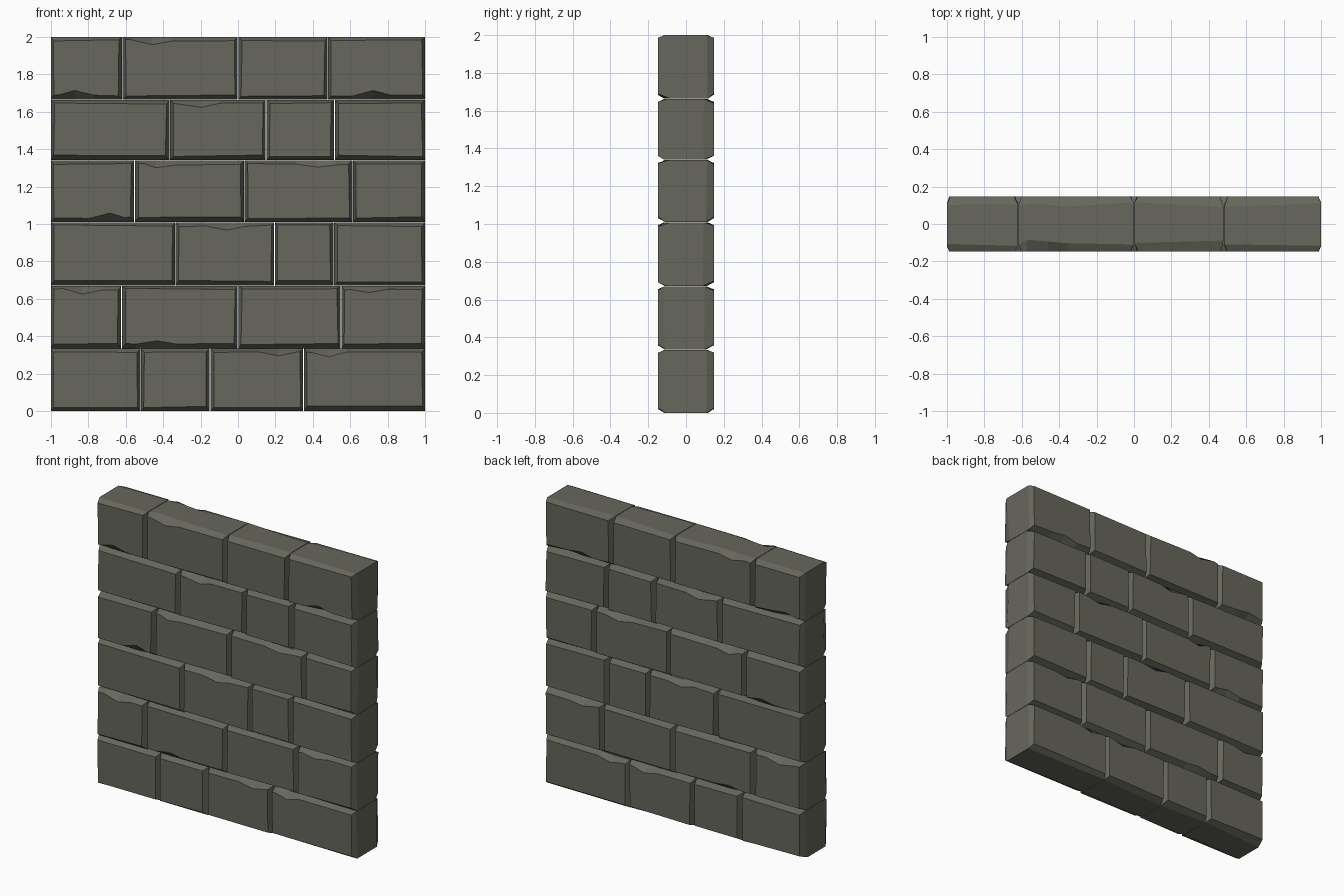
import bpy, bmesh, random

if "Cube" in bpy.data.objects:
    bpy.data.objects.remove(bpy.data.objects["Cube"])

random.seed(7)
ROWS = [0, 0.335, 0.67, 1.01, 1.34, 1.663, 2.0]
JOINTS = [
    [-1, -0.52, -0.15, 0.35, 1],
    [-1, -0.622, 0.0, 0.55, 1],
    [-1, -0.335, 0.195, 0.512, 1],
    [-1, -0.553, 0.033, 0.613, 1],
    [-1, -0.365, 0.15, 0.515, 1],
    [-1, -0.618, 0.0, 0.48, 1],
]
# chipped edges: (row, stone) -> (top or bottom, x position)
CHIPS = {
    (0, 2): ("top", 0.22), (0, 3): ("top", 0.48),
    (1, 0): ("top", -0.83), (1, 1): ("bottom", -0.43), (1, 3): ("top", 0.70),
    (2, 1): ("top", -0.06),
    (3, 0): ("bottom", -0.68), (3, 1): ("top", -0.44), (3, 2): ("top", 0.42),
    (4, 1): ("top", -0.20),
    (5, 0): ("bottom", -0.87), (5, 1): ("top", -0.46), (5, 3): ("bottom", 0.72),
}


def outline(x0, x1, z0, z1, chip, depth):
    """Stone outline; a chip pushes one long edge inwards by depth."""
    bottom, top = [], []
    if chip:
        edge, cx = chip
        pts = []
        for dx, k in ((-0.11, 0), (0.0, 1), (0.10, 0.15)):
            x = min(max(cx + dx, x0 + 0.03), x1 - 0.03)
            pts.append((x, k * depth))
        if edge == "top":
            top = [(x, z1 - d) for x, d in reversed(pts)]
        else:
            bottom = [(x, z0 + d) for x, d in pts]
    return [(x0, z0)] + bottom + [(x1, z0), (x1, z1)] + top + [(x0, z1)]


def stone(row, col):
    gap = 0.002
    x0, x1 = JOINTS[row][col] + gap, JOINTS[row][col + 1] - gap
    if col == 0:
        x0 -= gap
    if col == 3:
        x1 += gap
    z0, z1 = ROWS[row] + gap / 2, ROWS[row + 1] - gap / 2
    if row == 0:
        z0 = 0
    if row == 5:
        z1 = 2
    chip = CHIPS.get((row, col))
    outer = outline(x0, x1, z0, z1, chip, 0)
    bm = bmesh.new()
    rings = []
    # worn bevel on each side, then the straight body between them
    for side in (-1, 1):
        inner = outline(x0 + 0.017, x1 - 0.017, z0 + 0.023, z1 - 0.018, chip, 0.022)
        face = []
        for x, z in inner:
            face.append(bm.verts.new((x + random.uniform(-0.004, 0.004), side * 0.147,
                                      z + random.uniform(-0.005, 0.005))))
        body = [bm.verts.new((x, side * (0.147 - random.uniform(0.03, 0.065)), z))
                for x, z in outer]
        rings += [face, body] if side < 0 else [body, face]
    n = len(outer)
    for a, b in zip(rings, rings[1:]):
        for i in range(n):
            j = (i + 1) % n
            bm.faces.new((a[i], a[j], b[j], b[i]))
    bm.faces.new(rings[0])
    bm.faces.new(rings[-1])
    bmesh.ops.recalc_face_normals(bm, faces=bm.faces)
    name = f"stone_row{row + 1}_{col + 1}"
    mesh = bpy.data.meshes.new(name)
    bm.to_mesh(mesh)
    bm.free()
    mesh.materials.append(mat)
    bpy.context.collection.objects.link(bpy.data.objects.new(name, mesh))


mat = bpy.data.materials.new("grey_green_stone")
mat.diffuse_color = (0.135, 0.135, 0.11, 1)
mat.use_nodes = True
mat.node_tree.nodes["Principled BSDF"].inputs["Base Color"].default_value = mat.diffuse_color

# six staggered courses of four stones
for r in range(6):
    for c in range(4):
        stone(r, c)
